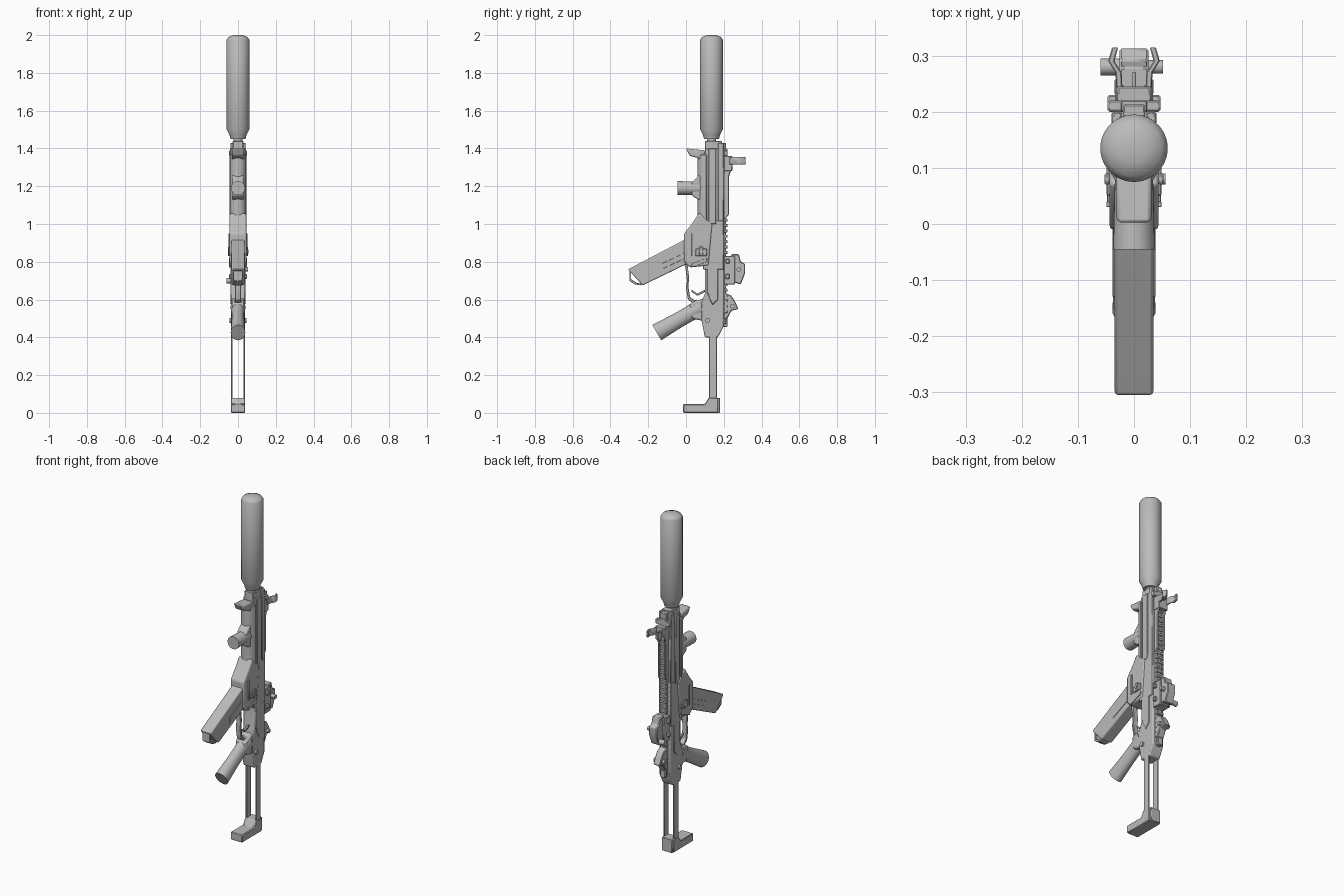
import bpy
import bmesh
import math
from mathutils import Vector

# Shared measures: barrel line, body half width, back face and rail crest
AXIS, BODY, BACK, CREST = .135, .04, .2, .22
UP, RIGHT, LEFT, REAR = Vector((0, 0, 1)), Vector((-1, 0, 0)), Vector((1, 0, 0)), Vector((0, 1, 0))

cube = bpy.data.objects.get("Cube")
if cube:
    bpy.data.objects.remove(cube, do_unlink=True)

grey = bpy.data.materials.new("plain grey")
grey.use_nodes = True
grey.diffuse_color = (.5, .5, .5, 1)
grey.node_tree.nodes["Principled BSDF"].inputs["Base Color"].default_value = grey.diffuse_color


def finish(name, bm, bevel=0, pair=False):
    """Turn a bmesh into a shaded object, optionally mirrored to a left and right pair."""
    bmesh.ops.recalc_face_normals(bm, faces=bm.faces)
    mesh = bpy.data.meshes.new(name)
    bm.to_mesh(mesh)
    bm.free()
    mesh.materials.append(grey)
    part = bpy.data.objects.new(name, mesh)
    bpy.context.collection.objects.link(part)
    if bevel:
        modifier = part.modifiers.new("Bevel", "BEVEL")
        modifier.width = bevel
        modifier.segments = 2 if bevel > .005 else 1
        modifier.limit_method = "ANGLE"
    if pair:
        part.modifiers.new("Mirror", "MIRROR")
    bpy.ops.object.select_all(action="DESELECT")
    bpy.context.view_layer.objects.active = part
    part.select_set(True)
    bpy.ops.object.shade_smooth_by_angle(angle=math.radians(35))


def extrude(name, points, offset, bevel, pair=False):
    """Closed prism from a planar outline and an extrusion vector."""
    bm = bmesh.new()
    face = bm.faces.new([bm.verts.new(point) for point in points])
    result = bmesh.ops.extrude_face_region(bm, geom=[face], use_keep_orig=True)
    moved = [item for item in result["geom"] if isinstance(item, bmesh.types.BMVert)]
    bmesh.ops.translate(bm, verts=moved, vec=offset)
    finish(name, bm, bevel, pair)


def side(name, outline, half, x=0, bevel=.004):
    """Side outline in (y, z) given width; parts off the centre come in pairs."""
    points = [(x - half, y, z) for y, z in outline]
    extrude(name, points, LEFT * half * 2, bevel, pair=x != 0)


def box(name, half, y, z, x=0, bevel=.003):
    front, back = y
    low, high = z
    outline = [(front, low), (back, low), (back, high), (front, high)]
    side(name, outline, half, x, bevel)


def band(path, across, along=0):
    """Outline of a thin strip following a path."""
    return path + [(a + across, b + along) for a, b in reversed(path)]


def lathe(name, profile, start, direction, sides=32, squeeze=1):
    """Stacked rings given as (radius, distance) along a direction."""
    bm = bmesh.new()
    turn = direction.to_track_quat("Z", "Y")
    rings = []
    for radius, distance in profile:
        ring = []
        for step in range(sides):
            angle = math.tau * step / sides
            point = turn @ Vector((radius * math.cos(angle), radius * math.sin(angle), distance))
            point.x *= squeeze
            ring.append(bm.verts.new(point + Vector(start)))
        rings.append(ring)
    for lower, upper in zip(rings, rings[1:]):
        for step in range(sides):
            following = (step + 1) % sides
            bm.faces.new((lower[step], lower[following], upper[following], upper[step]))
    bm.faces.new(rings[0])
    bm.faces.new(rings[-1])
    finish(name, bm)


def cylinder(name, radius, length, start, direction, sides=24):
    lathe(name, [(radius, 0), (radius, length)], start, direction, sides)


# Long muzzle cylinder, collar and barrel
lathe("muzzle_cylinder", [(.04, 1.45), (.045, 1.47), (.06, 1.5), (.06, 1.975), (.05, 1.99), (.025, 2)],
      (0, AXIS, 0), UP, sides=48)
cylinder("barrel", radius=.024, length=.5, start=(0, AXIS, 1), direction=UP)
cylinder("barrel_collar", radius=.03, length=.03, start=(0, AXIS, 1.4), direction=UP)

# Fore end: rounded front shell, core, side channels and back edges
shell = []
for step in range(9):
    angle = math.pi * step / 8
    shell.append((.045 * math.cos(angle), .11 - .05 * math.sin(angle), 1))
extrude("handguard_shell", shell, UP * .37, bevel=.004)
box("handguard_core", half=.036, y=(.1, .19), z=(1, 1.4))
box("side_channel", half=.005, y=(.12, .16), z=(1, 1.4), x=.038)
box("handguard_back_edge", half=.009, y=(.17, BACK), z=(1, 1.43), x=.03)
box("front_block", half=.028, y=(.1, .19), z=(1.3, 1.44))
side("front_lip", [(0, 1.4), (.02, 1.36), (.06, 1.35), (.1, 1.32), (.1, 1.39)], half=.032, bevel=.008)

# Stubby front grip
lathe("front_grip", [(.037, 0), (.034, .13)], (0, -.045, 1.19), REAR)
side("front_grip_base", [(.03, 1.15), (.08, 1.12), (.08, 1.27), (.03, 1.22)], half=.03, bevel=.008)

# Rail with cross ridges
box("top_rail", half=.02, y=(.18, .213), z=(.47, 1.43))
for step in range(32):
    bottom = .5 + step * .0285
    box("rail_ridge", half=.023, y=(BACK, CREST), z=(bottom, bottom + .015), bevel=.002)

# Receiver and magazine well
box("upper_receiver", half=BODY, y=(.09, BACK), z=(.76, 1.02))
side("magazine_well", [(-.01, .95), (-.01, .8), (.02, .77), (.12, .78), (.14, 1), (.07, 1.06), (.03, 1)],
     half=.044, bevel=.008)
side("rear_receiver", [(.1, .8), (BACK, .8), (BACK, .46), (.17, .4), (.1, .4), (.08, .5), (.08, .58), (.1, .63)],
     half=.036, bevel=.006)
side("receiver_panel", [(.11, .78), (.17, .78), (.17, .6), (.14, .57), (.11, .64)], half=BODY)
box("well_rib", half=.003, y=(.03, .04), z=(.83, .95), x=.046, bevel=.001)
box("catch_plate", half=.006, y=(.05, .11), z=(.83, .87), x=.043)
box("catch_button", half=.005, y=(.07, .09), z=(.83, .88), x=.048)
side("well_trim", band([(.03, .77), (.11, .8)], across=0, along=.02), half=.003, x=.045, bevel=.001)
for direction in (LEFT, RIGHT):
    cylinder("selector", radius=.013, length=.046, start=(0, .115, .49), direction=direction)
cylinder("bolt_handle", radius=.01, length=.056, start=(0, .08, .855), direction=LEFT)

# Magazine, angled forward and down, with a pull loop
side("magazine", [(-.307, .76), (-.23, .675), (.06, .815), (.06, .95), (.01, .926)], half=.035, bevel=.006)
side("magazine_panel", band([(-.13, .76), (0, .82)], across=0, along=.03), half=.002, x=.036, bevel=.001)
side("magazine_loop", band([(-.3, .76), (-.3, .7), (-.27, .68), (-.24, .675)], across=.01, along=.008),
     half=.024, bevel=.002)

# Grip, guard and trigger
lathe("pistol_grip", [(.047, 0), (.041, .13), (.041, .2), (.048, .27)], (0, -.155, .425),
      Vector((0, .87, .5)), squeeze=.82)
side("grip_root", [(.02, .58), (.1, .61), (.12, .48), (.03, .5)], half=.033, bevel=.01)
side("trigger_guard", band([(-.007, .8), (.005, .7), (0, .66), (.01, .6), (.04, .58), (.09, .58)],
                           across=.012, along=.012), half=.016, bevel=.003)
side("trigger", band([(.1, .64), (.06, .62), (.03, .64)], across=0, along=.012), half=.006, bevel=.002)

# Sliding stock
box("stock_rod", half=.004, y=(.123, .163), z=(.07, .46), x=.032, bevel=.001)
side("stock_butt", [(-.015, 0), (.17, 0), (.17, .08), (.12, .08), (.1, .047), (-.015, .047)], half=.038)
box("butt_pad", half=.034, y=(.16, .18), z=(0, .08))

# Front sight with a pair of curved guard ears
box("front_sight_base", half=.03, y=(BACK, .245), z=(1.28, 1.36))
box("front_sight_clamp", half=.047, y=(BACK, CREST), z=(1.36, 1.39))
side("sight_arm", [(BACK, 1.02), (.228, 1.05), (.228, 1.25), (.25, 1.32), (BACK, 1.34)], half=.005, x=.022)
ear = band([(.02, .23), (.022, .27), (.035, .29), (.028, .315)], across=.011)
extrude("sight_ear", [(x, y, 1.315) for x, y in ear], UP * .04, bevel=.002, pair=True)
cylinder("sight_post", radius=.004, length=.05, start=(0, CREST, 1.335), direction=REAR, sides=12)

# Compact rear optic with side knobs
box("optic_base", half=.034, y=(BACK, .26), z=(.68, .83))
side("optic_body", [(.23, .7), (.29, .68), (.313, .74), (.313, .79), (.29, .8), (.28, .84), (.24, .84)], half=.026)
cylinder("optic_knob", radius=.015, length=.06, start=(0, .28, .7), direction=RIGHT)
cylinder("optic_dial", radius=.012, length=.052, start=(0, .28, .76), direction=LEFT)
for bottom in (.71, .79):
    box("optic_clamp", half=.047, y=(.21, .23), z=(bottom, bottom + .025))

# Folding rear sight
side("rear_sight", [(BACK, .5), (CREST, .5), (.24, .54), (.277, .55), (.26, .59), (.24, .62), (BACK, .64)], half=.022)
cylinder("rear_sight_screw", radius=.012, length=.07, start=(-.035, .245, .565), direction=LEFT)
box("rear_latch", half=.016, y=(.19, CREST), z=(.455, .5))
